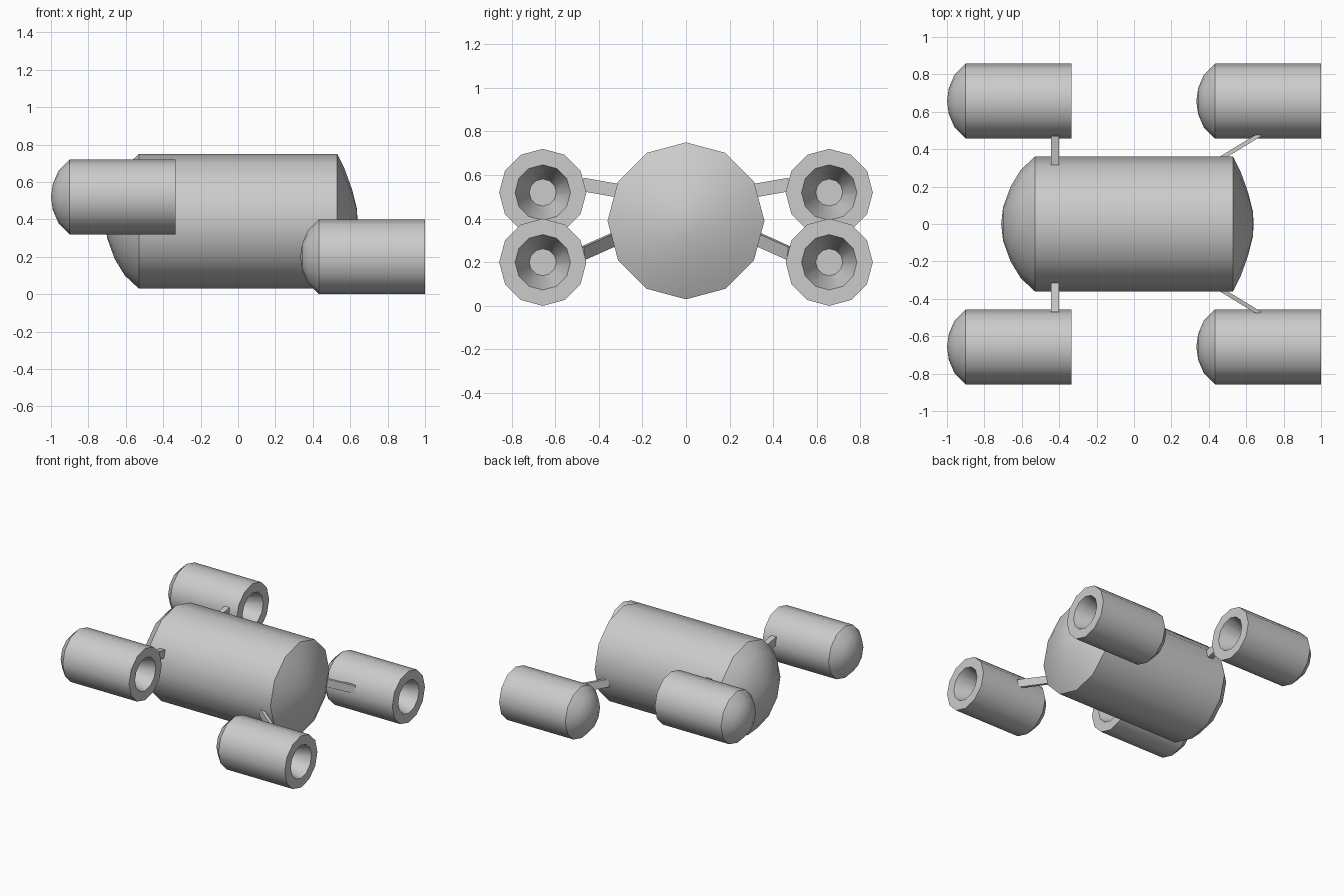
import bpy, bmesh, math
from mathutils import Vector, Matrix

if "Cube" in bpy.data.objects:
    bpy.data.objects.remove(bpy.data.objects["Cube"])

SIDES = 12


def finish(name, bm, smooth=True):
    bmesh.ops.recalc_face_normals(bm, faces=bm.faces)
    mesh = bpy.data.meshes.new(name)
    bm.to_mesh(mesh)
    bm.free()
    ob = bpy.data.objects.new(name, mesh)
    bpy.context.collection.objects.link(ob)
    if smooth:
        bpy.ops.object.select_all(action='DESELECT')
        ob.select_set(True)
        bpy.context.view_layer.objects.active = ob
        bpy.ops.object.shade_smooth_by_angle(angle=math.radians(35))
    return ob


def lathe_x(name, profile, centre):
    """Turn (x, radius) points around the x axis; radius 0 is a pole."""
    bm = bmesh.new()
    c = Vector(centre)
    rings = []
    for x, r in profile:
        if r == 0:
            rings.append([bm.verts.new(c + Vector((x, 0, 0)))] * SIDES)
        else:
            angles = [2 * math.pi * i / SIDES for i in range(SIDES)]
            rings.append([bm.verts.new(c + Vector((x, r * math.sin(a), r * math.cos(a))))
                          for a in angles])
    for a, b in zip(rings, rings[1:]):
        for i in range(SIDES):
            j = (i + 1) % SIDES
            bm.faces.new(list(dict.fromkeys((a[i], a[j], b[j], b[i]))))
    return finish(name, bm)


def strut(name, start, end, width, height):
    """Rectangular bar between two points."""
    a, b = Vector(start), Vector(end)
    along = (b - a).normalized()
    side = along.cross(Vector((0, 0, 1))).normalized()
    up = side.cross(along)
    rot = Matrix((side, along, up)).transposed().to_4x4()
    scale = Matrix.Diagonal((width, (b - a).length, height, 1))
    bm = bmesh.new()
    bmesh.ops.create_cube(bm, size=1, matrix=Matrix.Translation((a + b) / 2) @ rot @ scale)
    return finish(name, bm, smooth=False)


# Central hull with a deep dome at one end and a shallow one at the other
lathe_x("hull", [(-0.71, 0), (-0.70, 0.09), (-0.66, 0.20), (-0.605, 0.29), (-0.53, 0.36),
                 (0.53, 0.36), (0.57, 0.28), (0.61, 0.17), (0.635, 0.07), (0.64, 0)],
        (0, 0, 0.39))

# Engine pod: domed nose, tube, tapering hollow nozzle
pod = [(0, 0), (0.01, 0.07), (0.04, 0.14), (0.10, 0.20), (0.667, 0.20),
       (0.667, 0.127), (0.47, 0.062), (0.47, 0)]

for s, label in ((1, "back"), (-1, "front")):
    # Pods: high pair at -x, low pair at +x
    lathe_x(f"upper_pod_{label}", pod, (-1, s * 0.657, 0.52))
    lathe_x(f"lower_pod_{label}", pod, (0.333, s * 0.657, 0.20))
    # Struts joining pods and hull
    strut(f"upper_strut_{label}", (-0.423, s * 0.31, 0.528), (-0.423, s * 0.475, 0.557), 0.042, 0.062)
    strut(f"lower_strut_{label}", (0.43, s * 0.33, 0.305), (0.668, s * 0.475, 0.24), 0.022, 0.06)
